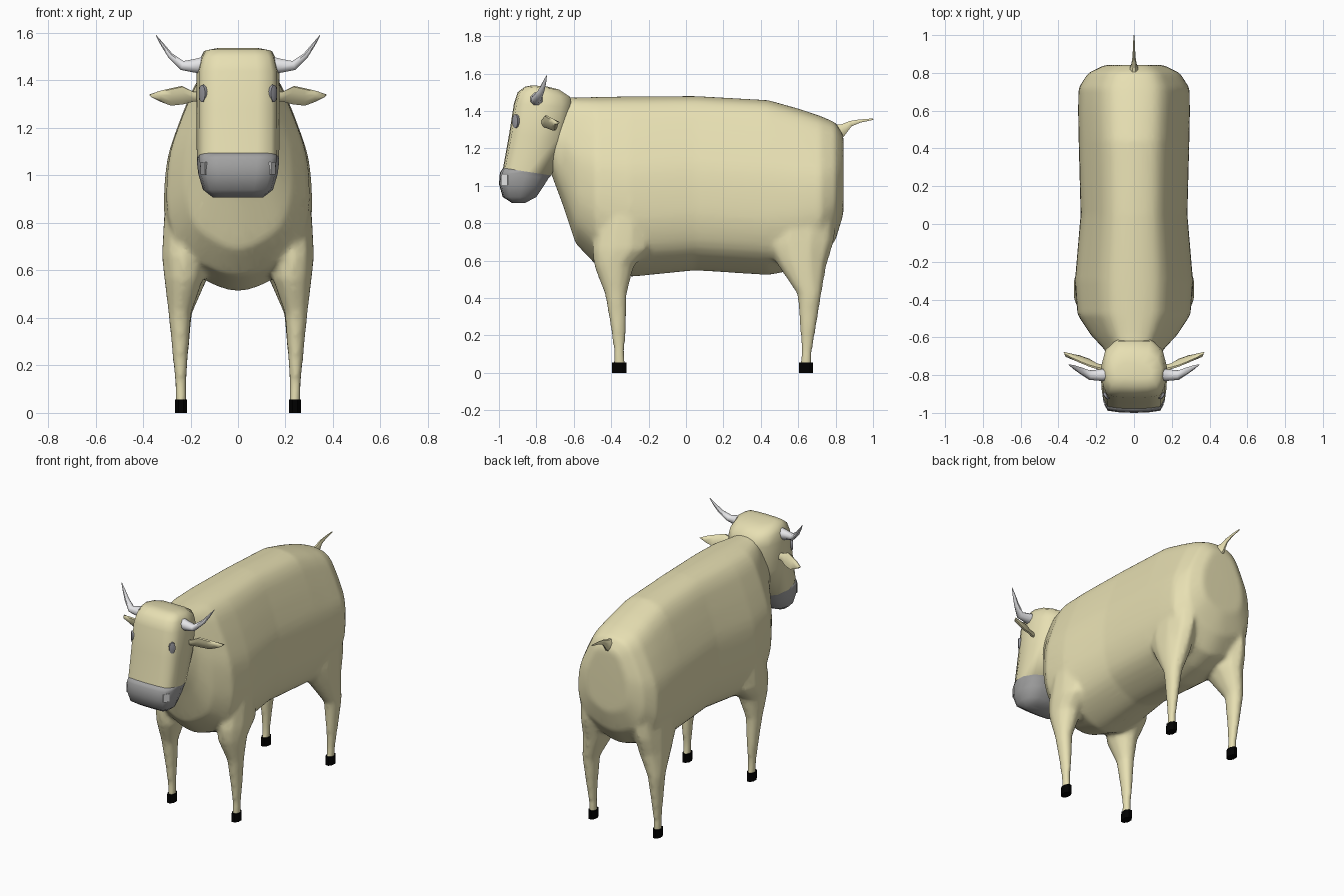
import bpy, bmesh, math
from mathutils import Vector

if "Cube" in bpy.data.objects:
    bpy.data.objects.remove(bpy.data.objects["Cube"])


def material(name, rgb):
    m = bpy.data.materials.new(name)
    m.diffuse_color = (*rgb, 1)
    m.use_nodes = True
    m.node_tree.nodes["Principled BSDF"].inputs["Base Color"].default_value = m.diffuse_color
    return m


HIDE = material("cream hide", (0.82, 0.76, 0.46))
MUZZLE = material("muzzle grey", (0.36, 0.36, 0.36))
EYE = material("eye grey", (0.31, 0.31, 0.34))
HORN = material("horn white", (0.84, 0.84, 0.86))
HOOF = material("hoof black", (0.0, 0.0, 0.0))
PATCH = material("nostril white", (1.0, 1.0, 1.0))


def loft(name, rings, mat, angle=50):
    """Skin a list of equal-length rings and cap both ends."""
    bm = bmesh.new()
    vs = [[bm.verts.new(p) for p in ring] for ring in rings]
    n = len(vs[0])
    for a, b in zip(vs, vs[1:]):
        for i in range(n):
            j = (i + 1) % n
            bm.faces.new((a[i], a[j], b[j], b[i]))
    bm.faces.new(vs[0])
    bm.faces.new(vs[-1])
    bmesh.ops.recalc_face_normals(bm, faces=bm.faces)
    me = bpy.data.meshes.new(name)
    bm.to_mesh(me)
    bm.free()
    ob = bpy.data.objects.new(name, me)
    bpy.context.collection.objects.link(ob)
    me.materials.append(mat)
    bpy.ops.object.select_all(action='DESELECT')
    ob.select_set(True)
    bpy.context.view_layer.objects.active = ob
    bpy.ops.object.shade_smooth_by_angle(angle=math.radians(angle))
    return ob


def mirrored(half):
    """Close a half outline that starts and ends on the centre line."""
    return half + [(-u, v) for u, v in half[-2:0:-1]]


def rounded(loop, steps=3):
    """Refine a closed outline with a spline through its points."""
    n, res = len(loop), []
    for i in range(n):
        p = [Vector(loop[(i + k) % n]) for k in (-1, 0, 1, 2)]
        for k in range(steps):
            t = k / steps
            res.append(tuple(.5 * (2 * p[1] + (p[2] - p[0]) * t
                                   + (2 * p[0] - 5 * p[1] + 4 * p[2] - p[3]) * t * t
                                   + (3 * p[1] - p[0] - 3 * p[2] + p[3]) * t ** 3)))
    return res


def ellipse(c, a, b, n=8):
    """Ring about c spanned by the half-axis vectors a and b."""
    c, a, b = Vector(c), Vector(a), Vector(b)
    return [c + a * math.cos(t) + b * math.sin(t)
            for t in (2 * math.pi * (i + 0.5) / n for i in range(n))]


# Body and neck: cross-sections as (y, bottom, top, half width)
outline = rounded(mirrored([(0, 1), (.36, .978), (.56, .92), (.70, .83), (.85, .71), (.98, .58),
                            (1.03, .42), (1, .27), (.82, .13), (.42, .04), (0, 0)]))
sections = [(-.72, 1.06, 1.47, .12), (-.66, .90, 1.475, .155), (-.59, .69, 1.472, .22),
            (-.48, .575, 1.475, .29), (-.30, .512, 1.478, .303), (.05, .547, 1.48, .274),
            (.44, .522, 1.458, .284), (.60, .552, 1.413, .287), (.72, .60, 1.373, .285),
            (.80, .71, 1.338, .235), (.842, .85, 1.27, .15)]
body = loft("body", [[(u * w, y, zb + v * (zt - zb)) for u, v in outline]
                     for y, zb, zt, w in sections], HIDE)

# Legs, merged into the body: sections as (z, x, y, half width, half depth)
front_leg = [(1.0, .225, -.34, .045, .08), (.82, .235, -.33, .080, .14),
             (.66, .232, -.345, .092, .16), (.57, .228, -.385, .086, .108),
             (.42, .245, -.375, .050, .060), (.25, .243, -.362, .035, .044),
             (.11, .241, -.357, .024, .031), (.035, .24, -.357, .025, .037)]
rear_leg = [(1.05, .17, .63, .07, .13), (.85, .185, .625, .10, .18),
            (.70, .200, .605, .093, .19), (.58, .208, .62, .088, .135),
            (.42, .243, .66, .051, .066), (.25, .243, .653, .035, .046),
            (.11, .241, .645, .024, .031), (.035, .24, .642, .025, .037)]
legs = [loft("leg", [ellipse((s * x, y, z), (rx, 0, 0), (0, ry, 0), 10)
                     for z, x, y, rx, ry in leg], HIDE)
        for s in (-1, 1) for leg in (front_leg, rear_leg)]
for ob in legs + [body]:
    ob.select_set(True)
bpy.context.view_layer.objects.active = body
bpy.ops.object.join()
body.name = "body_and_legs"
body.modifiers.clear()
blend = body.modifiers.new("blend", 'REMESH')
blend.mode = 'VOXEL'
blend.voxel_size = .013
blend.use_smooth_shade = True
soften = body.modifiers.new("soften", 'SMOOTH')
soften.factor = .5
soften.iterations = 12
simplify = body.modifiers.new("simplify", 'DECIMATE')
simplify.ratio = .25

# Head and muzzle: slanted sections as (front y, front z, back y, back z, half width)
head_outline = mirrored([(0, 0), (.5, .012), (.86, .045), (1, .21), (1.07, .52),
                         (.92, .82), (.55, 1), (0, 1)])


def head_ring(yf, zf, yb, zb, w):
    return [(u * w, yf + v * (yb - yf), zf + v * (zb - zf)) for u, v in head_outline]


lip = (-.978, 1.095, -.72, 1.055, .162)
loft("head", [head_ring(*s) for s in (
    lip, (-.945, 1.28, -.64, 1.24, .164), (-.92, 1.44, -.61, 1.42, .164),
    (-.90, 1.50, -.62, 1.475, .151), (-.86, 1.53, -.68, 1.515, .135),
    (-.82, 1.537, -.74, 1.53, .09))], HIDE, 85)
loft("muzzle", [head_ring(*s) for s in (
    (-.93, .908, -.86, .908, .10), (-.98, .94, -.80, .94, .138),
    (-1.0, 1.01, -.76, 1.0, .156), (-.995, 1.07, -.735, 1.04, .162), lip)], MUZZLE, 85)

# Tail, flicked out behind
loft("tail", [ellipse((0, y, z), (rx, 0, 0), (0, -rz * .4, rz)) for y, z, rx, rz in (
    (.80, 1.28, .035, .05), (.84, 1.30, .016, .03), (.88, 1.332, .009, .015),
    (.93, 1.346, .006, .009), (1.0, 1.356, .003, .004))], HIDE)

for side, s in (("left", -1), ("right", 1)):
    # Black hooves
    for end, hy in (("front", -.357), ("rear", .642)):
        loft(f"{side}_{end}_hoof", [ellipse((s * .24, hy, z), (.027, 0, 0), (0, .041, 0))
                                    for z in (0, .056)], HOOF, 30)
    # Horn, curving outward and up
    loft(f"{side}_horn", [ellipse((s * x, y, z), (-s * k * r, 0, (1 - k) * r), (0, r, 0))
                          for x, y, z, r, k in (
        (.12, -.79, 1.475, .036, 0), (.17, -.80, 1.462, .034, 0), (.235, -.80, 1.463, .027, .25),
        (.285, -.775, 1.505, .018, .5), (.318, -.758, 1.55, .011, .6),
        (.345, -.745, 1.59, .002, .6))], HORN)
    # Ear, a leaf shape pointing sideways and tilted forward
    loft(f"{side}_ear", [ellipse((s * x, y, z), (0, -.45 * r, r), (s * .006, .014, .005))
                         for x, y, z, r in (
        (.14, -.765, 1.33, .020), (.19, -.755, 1.333, .022), (.235, -.735, 1.338, .040),
        (.285, -.716, 1.330, .037), (.33, -.702, 1.333, .022), (.367, -.69, 1.335, .004))], HIDE)
    # Eye, a flattened dome on the corner of the face
    out = Vector((s * .75, -.66, 0)).normalized()
    across = Vector((-out.y, out.x, 0))
    loft(f"{side}_eye", [ellipse(Vector((s * .150, -.913, 1.345)) + out * d,
                                 across * .021 * k, (0, 0, .039 * k), 12)
                         for d, k in ((-.014, 1), (.003, .95), (.006, .5))], EYE)
    # Nostril patch, a thin plate on the muzzle corner, pale on one side only
    out = Vector((s * .87, -.49, 0)).normalized()
    across = Vector((-out.y, out.x, 0))
    loft(f"{side}_nostril", [ellipse(Vector((s * .144, -.970, 1.03)) + out * d,
                                     across * .029, (0, 0, .037), 4)
                             for d in (-.003, .005)], PATCH if s > 0 else MUZZLE, 30)
